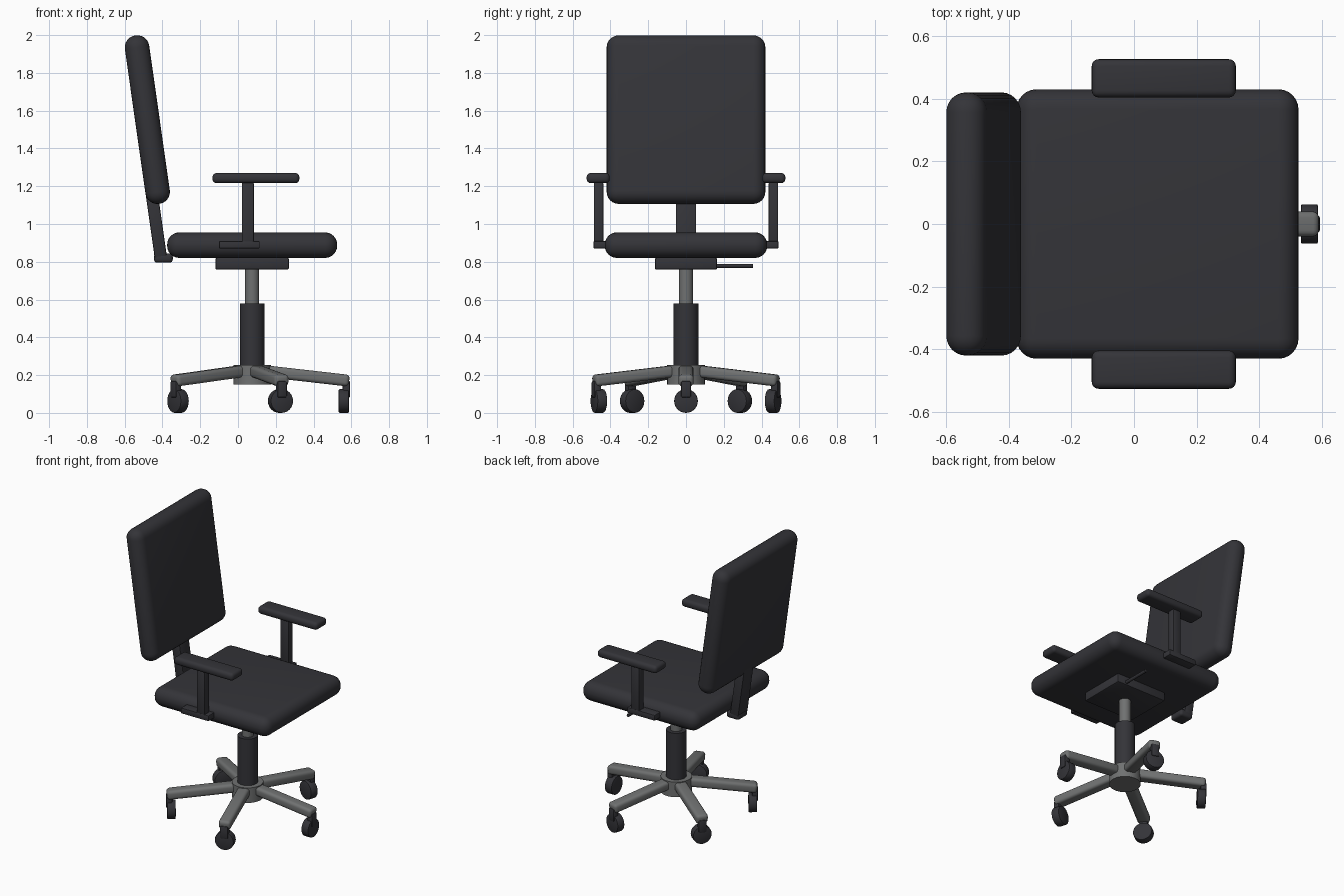
import bpy, bmesh, math
from mathutils import Matrix, Vector

if "Cube" in bpy.data.objects:
    bpy.data.objects.remove(bpy.data.objects["Cube"])


def material(name, rgb):
    m = bpy.data.materials.new(name)
    m.diffuse_color = (*rgb, 1)
    m.use_nodes = True
    m.node_tree.nodes["Principled BSDF"].inputs["Base Color"].default_value = m.diffuse_color
    return m


DARK = material("charcoal", (0.034, 0.034, 0.040))
GREY = material("grey metal", (0.16, 0.165, 0.165))


def finish(name, bm, mat, matrix):
    me = bpy.data.meshes.new(name)
    bmesh.ops.recalc_face_normals(bm, faces=bm.faces)
    bm.transform(matrix)
    bm.to_mesh(me)
    bm.free()
    me.materials.append(mat)
    ob = bpy.data.objects.new(name, me)
    bpy.context.collection.objects.link(ob)
    bpy.context.view_layer.objects.active = ob
    ob.select_set(True)
    bpy.ops.object.shade_smooth_by_angle(angle=math.radians(35))
    ob.select_set(False)
    return ob


def box(name, center, size, bevel, mat=DARK, rot=Matrix(), segs=4):
    """Rounded box, rotated about its own centre."""
    bm = bmesh.new()
    bmesh.ops.create_cube(bm, size=1)
    bmesh.ops.scale(bm, vec=Vector(size), verts=bm.verts)
    bmesh.ops.bevel(bm, geom=bm.edges[:], offset=bevel, segments=segs,
                    profile=0.5, affect='EDGES')
    return finish(name, bm, mat, Matrix.Translation(center) @ rot)


def rod(name, center, radius, length, mat=DARK, rot=Matrix(), bevel=0, sides=32):
    """Cylinder along local z, with optional rounded rims."""
    bm = bmesh.new()
    bmesh.ops.create_cone(bm, cap_ends=True, segments=sides, radius1=radius,
                          radius2=radius, depth=length)
    if bevel:
        rims = [e for e in bm.edges
                if abs(e.verts[0].co.z - e.verts[1].co.z) < 1e-5]
        bmesh.ops.bevel(bm, geom=rims, offset=bevel, segments=2,
                        profile=0.5, affect='EDGES')
    return finish(name, bm, mat, Matrix.Translation(center) @ rot)


def turn(deg, axis):
    return Matrix.Rotation(math.radians(deg), 4, axis)


CX = 0.075  # column position

# Cushions and the bar that carries the backrest
box("seat", (0.075, 0, 0.888), (0.90, 0.86, 0.135), 0.064, segs=6)
lean = turn(-8.1, 'Y')
box("backrest", (-0.48, 0, 1.5525), (0.13, 0.84, 0.90), 0.063, rot=lean, segs=6)
box("backrest_bar", (-0.438, 0, 1.03), (0.065, 0.108, 0.42), 0.008, rot=lean, segs=2)
box("backrest_bar_foot", (-0.395, 0, 0.82), (0.10, 0.108, 0.05), 0.018)

# Tilt mechanism with its lever
box("seat_mechanism", (CX, 0, 0.79), (0.39, 0.33, 0.064), 0.01, segs=2)
rod("height_lever", (0.20, 0.245, 0.778), 0.011, 0.22, rot=turn(90, 'X'), sides=12)

# Armrests
for s, side in ((1, "back"), (-1, "front")):
    box("arm_pad_" + side, (0.095, s * 0.465, 1.243), (0.46, 0.122, 0.054), 0.022)
    box("arm_post_" + side, (0.052, s * 0.463, 1.045), (0.063, 0.05, 0.35), 0.006, segs=2)
    box("arm_bracket_" + side, (0.007, s * 0.445, 0.89), (0.215, 0.09, 0.04), 0.006, segs=2)

# Gas column and hub
rod("column_sleeve", (CX, 0, 0.41), 0.065, 0.34)
rod("column_piston", (CX, 0, 0.67), 0.037, 0.22, GREY)
rod("hub", (CX, 0, 0.202), 0.10, 0.105, GREY)

# Five spokes, each with a caster
for i in range(5):
    spin = turn(72 * i, 'Z')

    def at(r, z):
        return Vector((CX, 0, 0)) + spin @ Vector((r, 0, z))

    box(f"spoke_{i}", at(0.27, 0.198), (0.49, 0.08, 0.062), 0.02, GREY,
        spin @ turn(6.5, 'Y'))
    box(f"caster_fork_{i}", at(0.499, 0.125), (0.04, 0.055, 0.09), 0.01,
        rot=spin, segs=2)
    rod(f"caster_wheel_{i}", at(0.485, 0.063), 0.063, 0.055,
        rot=spin @ turn(90, 'Y'), bevel=0.006, sides=24)
